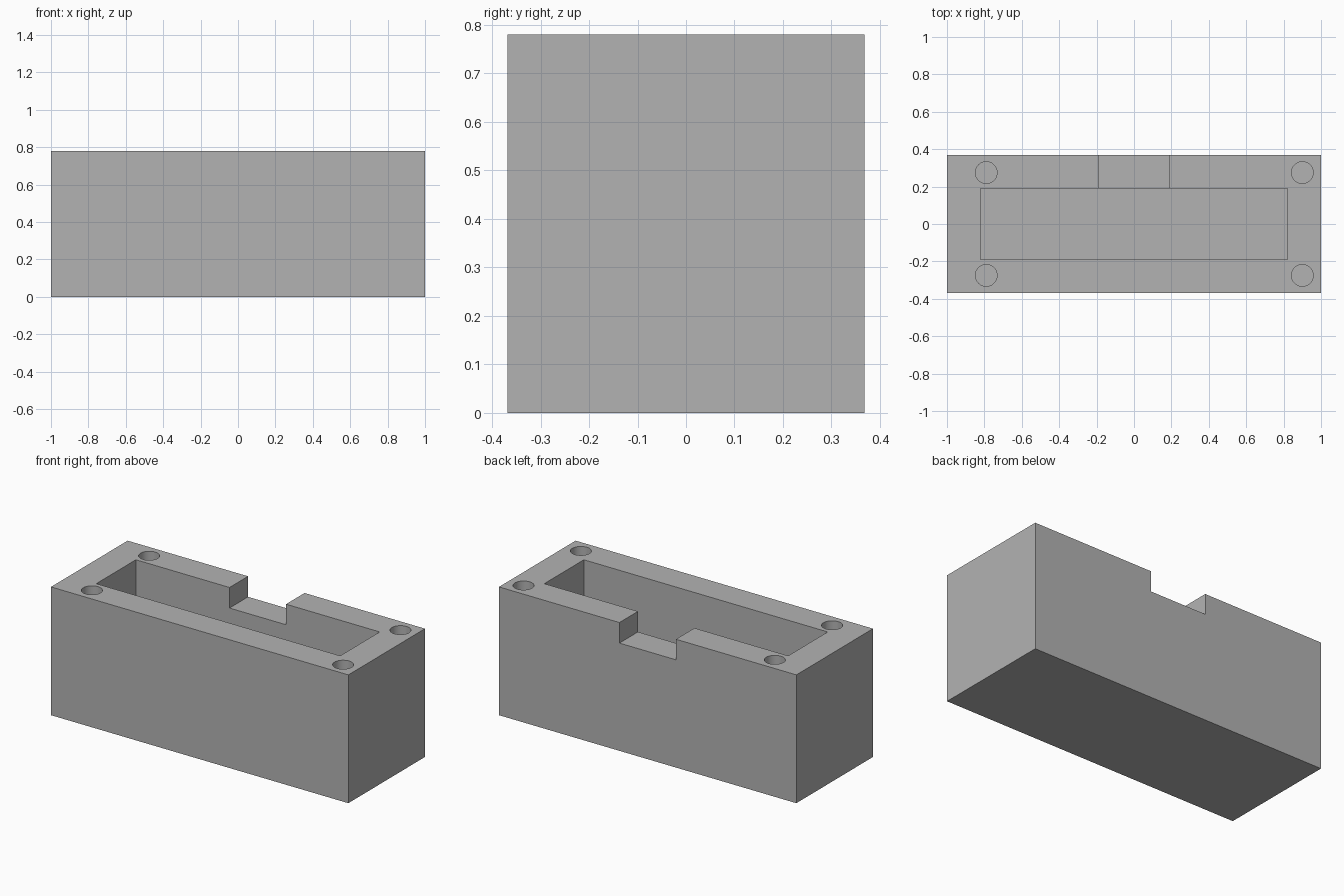
import bpy
from mathutils import Vector

if "Cube" in bpy.data.objects:
    bpy.data.objects.remove(bpy.data.objects["Cube"], do_unlink=True)

HEIGHT = 0.78
TOP = HEIGHT + 0.1  # cutters reach past the rim

grey = bpy.data.materials.new("plain grey")
grey.use_nodes = True
colour = (0.45, 0.45, 0.45, 1)
grey.diffuse_color = colour
grey.node_tree.nodes["Principled BSDF"].inputs["Base Color"].default_value = colour


def box(name, low, high):
    low, high = Vector(low), Vector(high)
    bpy.ops.mesh.primitive_cube_add(size=1, location=(low + high) / 2)
    obj = bpy.context.object
    obj.name = name
    obj.scale = high - low
    bpy.ops.object.transform_apply(location=True, rotation=False, scale=True)
    obj.data.materials.append(grey)
    return obj


def cut(target, cutter):
    cutter.hide_render = True
    mod = target.modifiers.new(cutter.name, "BOOLEAN")
    mod.operation = "DIFFERENCE"
    mod.solver = "EXACT"
    mod.object = cutter
    bpy.context.view_layer.objects.active = target
    bpy.ops.object.modifier_apply(modifier=mod.name)
    bpy.data.objects.remove(cutter, do_unlink=True)


# Solid block
body = box("box_body", (-1, -0.368, 0), (1, 0.368, HEIGHT))

# Main cavity
cut(body, box("cavity_cutter", (-0.82, -0.19, 0.18), (0.82, 0.19, TOP)))

# Notch through the back wall
cut(body, box("notch_cutter", (-0.19, 0, HEIGHT - 0.125), (0.19, 0.5, TOP)))

# Blind screw holes in the rim
hole_floor = 0.4
for x in (-0.79, 0.9):
    for y in (-0.275, 0.275):
        bpy.ops.mesh.primitive_cylinder_add(
            vertices=48, radius=0.058, depth=TOP - hole_floor,
            location=(x, y, (TOP + hole_floor) / 2))
        hole = bpy.context.object
        hole.name = "screw_hole_cutter"
        hole.data.materials.append(grey)
        cut(body, hole)

# Smooth the round hole walls, keep the block edges crisp
bpy.ops.object.select_all(action="DESELECT")
body.select_set(True)
bpy.context.view_layer.objects.active = body
bpy.ops.object.shade_smooth_by_angle(angle=0.5)
